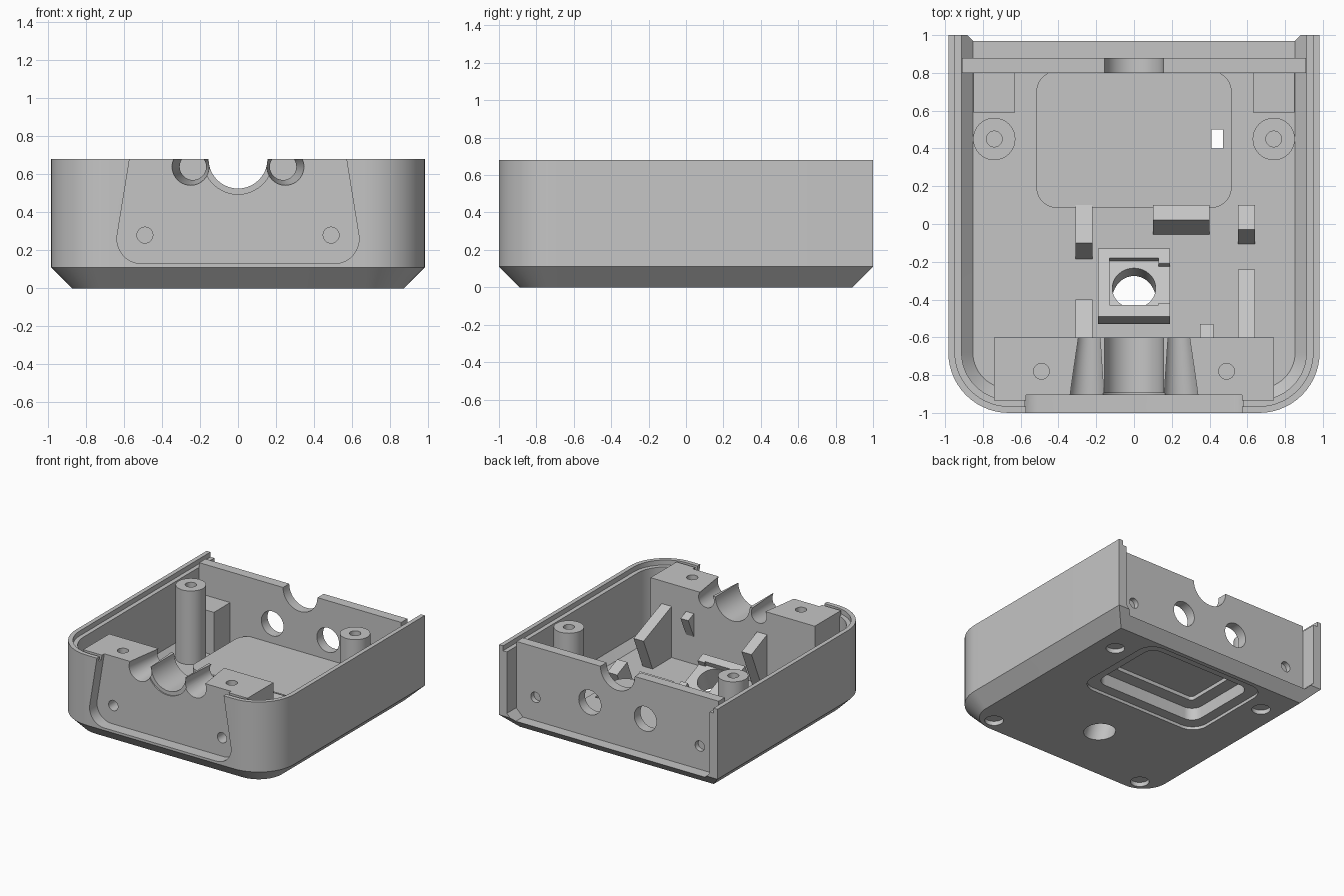
import bpy, bmesh, math
from mathutils import Vector

if "Cube" in bpy.data.objects:
    bpy.data.objects.remove(bpy.data.objects["Cube"])

grey = bpy.data.materials.new("grey plastic")
grey.diffuse_color = (0.56, 0.56, 0.56, 1)
grey.use_nodes = True
grey.node_tree.nodes["Principled BSDF"].inputs["Base Color"].default_value = grey.diffuse_color


def loft(name, rings):
    """Solid through stacked rings with equal point counts."""
    bm = bmesh.new()
    rows = [[bm.verts.new(p) for p in r] for r in rings]
    n = len(rows[0])
    for a, b in zip(rows, rows[1:]):
        for i in range(n):
            j = (i + 1) % n
            bm.faces.new((a[i], a[j], b[j], b[i]))
    bm.faces.new(rows[0][::-1])
    bm.faces.new(rows[-1])
    bmesh.ops.recalc_face_normals(bm, faces=bm.faces)
    me = bpy.data.meshes.new(name)
    bm.to_mesh(me)
    bm.free()
    ob = bpy.data.objects.new(name, me)
    bpy.context.collection.objects.link(ob)
    me.materials.append(grey)
    return ob


def box(name, x0, x1, y0, y1, z0, z1):
    pts = [(x0, y0), (x1, y0), (x1, y1), (x0, y1)]
    return loft(name, [[(x, y, z) for x, y in pts] for z in (z0, z1)])


def rod(name, a, b, r, r2=None, n=40):
    """Cylinder or cone between two points."""
    a, b = Vector(a), Vector(b)
    q = (b - a).to_track_quat('Z', 'Y')
    ring = lambda c, k: [c + q @ Vector((k * math.cos(t), k * math.sin(t), 0))
                         for t in (2 * math.pi * i / n for i in range(n))]
    return loft(name, [ring(a, r), ring(b, r2 or r)])


def wedge(name, x0, x1, profile):
    """Side profile in y and z, extruded along x."""
    return loft(name, [[(x, y, z) for y, z in profile] for x in (x0, x1)])


def rounded(corners, radii, n=10):
    """Convex outline with filleted corners."""
    out = []
    m = len(corners)
    for i, r in enumerate(radii):
        p = Vector(corners[i])
        if r == 0:
            out.append(tuple(p))
            continue
        u = (Vector(corners[i - 1]) - p).normalized()
        v = (Vector(corners[(i + 1) % m]) - p).normalized()
        half = u.angle(v) / 2
        c = p + (u + v).normalized() * (r / math.sin(half))
        a, b = p + u * (r / math.tan(half)) - c, p + v * (r / math.tan(half)) - c
        t0 = math.atan2(a.y, a.x)
        d = (math.atan2(b.y, b.x) - t0 + math.pi) % (2 * math.pi) - math.pi
        out += [(c.x + r * math.cos(t0 + d * k / n), c.y + r * math.sin(t0 + d * k / n))
                for k in range(n + 1)]
    return out


def footprint(z, inset, back):
    x, f = 0.983 - inset, -1 + inset
    r = 0.32 - inset
    return [(px, py, z) for px, py in
            rounded([(-x, f), (x, f), (x, back), (-x, back)], [r, r, 0, 0], 14)]


def pad(name, hx, y0, y1, z0, z1, r):
    pts = rounded([(-hx, y0), (hx, y0), (hx, y1), (-hx, y1)], [r] * 4)
    return loft(name, [[(x, y, z) for x, y in pts] for z in (z0, z1)])


def cut(cutter, *targets):
    for t in targets:
        m = t.modifiers.new("cut", 'BOOLEAN')
        m.operation, m.object, m.solver = 'DIFFERENCE', cutter, 'EXACT'
        bpy.context.view_layer.objects.active = t
        bpy.ops.object.modifier_apply(modifier=m.name)
    bpy.data.objects.remove(cutter)


# Tray shell: chamfered outside, hollow and open at the back, stepped rim
shell = loft("tray_shell", [footprint(0, .11, .89), footprint(.11, 0, 1), footprint(.68, 0, 1)])
cut(loft("hollow", [footprint(.08, .13, 1.2), footprint(.14, .07, 1.2),
                    footprint(.9, .07, 1.2)]), shell)
cut(loft("rim_step", [footprint(.64, .035, 1.2), footprint(.9, .035, 1.2)]), shell)

# Front clamp block, raised floor and back panel
block = box("clamp_block", -.74, .74, -.935, -.6, .07, .68)
floor = pad("raised_floor", .517, .085, .81, .04, .20, .11)
panel = box("back_panel", -.91, .91, .80, .88, .075, .68)

# Deep recess on the front face, down to the clamp block
face = rounded([(-.535, .9), (-.66, .13), (.66, .13), (.535, .9)], [0, .13, .13, 0])
cut(loft("recess", [[(x, y, z) for x, z in face] for y in (-1.1, -.905)]), shell, block)

# Cable channels through the front
cut(rod("channel", (0, -.95, .68), (0, -.5, .68), .155), block)
cut(rod("channel_mouth", (0, -1, .68), (0, -.895, .68), .185), block)
for s in (-1, 1):
    cut(rod("side_channel", (s * .25, -.93, .64), (s * .235, -.55, .64), .1, .065), block)
    # Screw holes in the clamp block and the front face
    cut(rod("screw", (s * .49, -.78, .4), (s * .49, -.78, .9), .042, n=24), block)
    cut(rod("face_screw", (s * .49, -1.2, .28), (s * .49, -.8, .28), .042, n=24), block)
    # Back panel ports
    cut(rod("port", (s * .25, .7, .36), (s * .25, 1.1, .36), .1), panel)
    cut(rod("pin_hole", (s * .74, .84, .27), (s * .74, 1.1, .27), .042, n=24), panel)
cut(rod("notch", (0, .7, .68), (0, 1.1, .68), .155), panel)

# Screw posts with bores, and square supports behind them
for s, side in ((-1, "left"), (1, "right")):
    post = rod(side + "_post", (s * .74, .45, .07), (s * .74, .45, .68), .112)
    cut(rod("bore", (s * .74, .45, .3), (s * .74, .45, .9), .042, n=24), post)
    box(side + "_support", min(s * .63, s * .85), max(s * .63, s * .85), .59, .81, .075, .43)
    # Foot sockets underneath
    for y in (-.78, .63):
        cut(rod("foot", (s * .71, y, -.1), (s * .71, y, .035), .07), shell)

# Underside pocket: shallow ring, deep well, stepped ceiling, slot
cut(pad("ring", .56, .04, .855, -.1, .025, .13), shell, floor)
cut(pad("well", .475, .125, .775, -.1, .125, .09), shell, floor)
cut(pad("ceiling_step", .37, .23, .67, -.1, .155, .03), shell, floor)
cut(box("slot", .41, .47, .40, .50, -.1, .4), shell, floor)

# Tilted sensor holder with seat and slanted round window
holder = wedge("sensor_holder", -.19, .19,
               [(-.53, .06), (-.53, .155), (-.49, .25), (-.13, .10), (-.13, .06)])
cut(wedge("seat", -.13, .13, [(-.446, .188), (-.196, .083), (-.10, .304), (-.35, .409)]), holder)
cut(wedge("seat_gap", .12, .3, [(-.436, .183), (-.226, .095), (-.13, .316), (-.34, .40)]), holder)
cut(rod("window", (0, -.484, -.2), (0, -.19, .5), .115), holder, shell)

# Leaning board clips: tops lie on one tilted plane
wedge("left_clip", -.31, -.22, [(-.19, .07), (-.1, .29), (.1, .205), (.045, .07)])
wedge("right_clip", .55, .64, [(-.11, .07), (-.03, .26), (.1, .205), (.045, .07)])
wedge("middle_clip", .1, .4, [(-.06, .07), (.02, .245), (.1, .21), (.045, .07)])

# Braces on the clamp block, tops on the same plane
wedge("left_brace", -.31, -.22, [(-.545, .07), (-.4, .41), (-.61, .50), (-.61, .07)])
wedge("right_brace", .55, .64, [(-.36, .07), (-.24, .35), (-.61, .50), (-.61, .07)])
wedge("small_rib", .35, .42, [(-.61, .28), (-.53, .46), (-.61, .495)])

# Smooth round surfaces, keep hard edges
for ob in bpy.context.collection.objects:
    bpy.ops.object.select_all(action='DESELECT')
    ob.select_set(True)
    bpy.context.view_layer.objects.active = ob
    bpy.ops.object.shade_smooth_by_angle(angle=math.radians(25))
